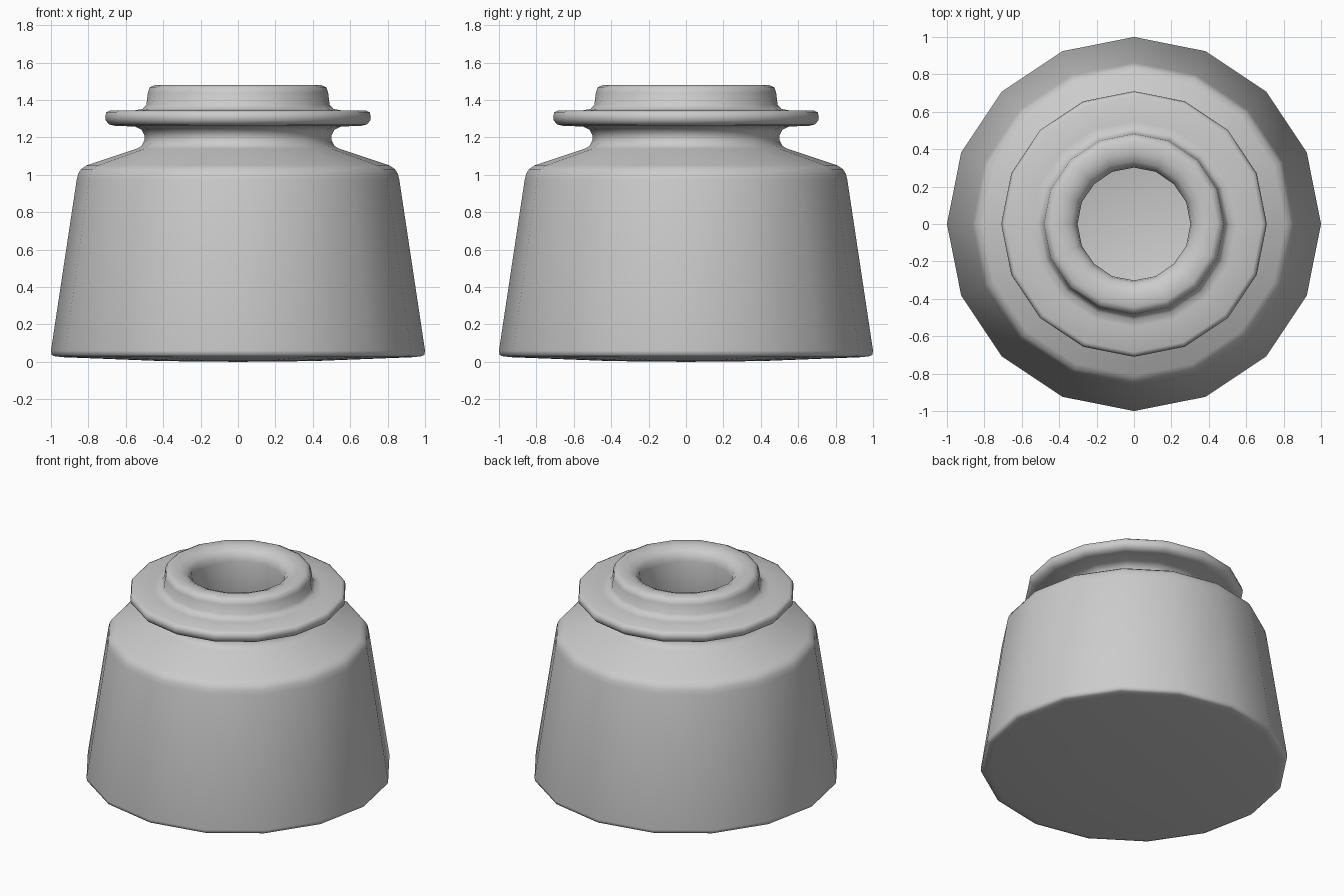
import bpy, bmesh, math

if "Cube" in bpy.data.objects:
    bpy.data.objects.remove(bpy.data.objects["Cube"])

SIDES = 16


def lathe(name, profile):
    """Revolve an (r, z) profile around z; radius 0 points become poles."""
    bm = bmesh.new()
    rings = []
    for r, z in profile:
        if r == 0:
            rings.append([bm.verts.new((0, 0, z))] * SIDES)
        else:
            rings.append([bm.verts.new((r * math.cos(2 * math.pi * i / SIDES),
                                        r * math.sin(2 * math.pi * i / SIDES), z))
                          for i in range(SIDES)])
    for a, b in zip(rings, rings[1:]):
        for i in range(SIDES):
            j = (i + 1) % SIDES
            bm.faces.new(dict.fromkeys((a[i], a[j], b[j], b[i])))
    bmesh.ops.recalc_face_normals(bm, faces=bm.faces)
    for f in bm.faces:
        f.smooth = True
    mesh = bpy.data.meshes.new(name)
    bm.to_mesh(mesh)
    bm.free()
    obj = bpy.data.objects.new(name, mesh)
    bpy.context.collection.objects.link(obj)
    return obj


# slightly bulging base and tapered wall
body = [(0, 0), (0.4, 0.004), (0.94, 0.025), (0.98, 0.03), (0.997, 0.038), (1.0, 0.06),
        (0.863, 0.97), (0.855, 1.005), (0.84, 1.03), (0.81, 1.05)]
# sloping shoulder and pinched neck
neck = [(0.54, 1.14), (0.515, 1.155), (0.5, 1.185), (0.5, 1.21), (0.515, 1.24), (0.55, 1.258)]
# flange
flange = [(0.66, 1.262), (0.69, 1.27), (0.707, 1.29), (0.71, 1.31), (0.705, 1.333), (0.685, 1.343)]
# rounded collar and lip
lip = [(0.55, 1.345), (0.51, 1.352), (0.49, 1.375), (0.482, 1.44), (0.472, 1.467), (0.445, 1.48),
       (0.38, 1.478), (0.335, 1.46), (0.31, 1.43), (0.302, 1.39)]
# hollow interior
inside = [(0.302, 1.08), (0.33, 1.02), (0.66, 0.9), (0.69, 0.86), (0.8, 0.22), (0.76, 0.18), (0, 0.15)]

lathe("pot", body + neck + flange + lip + inside)
